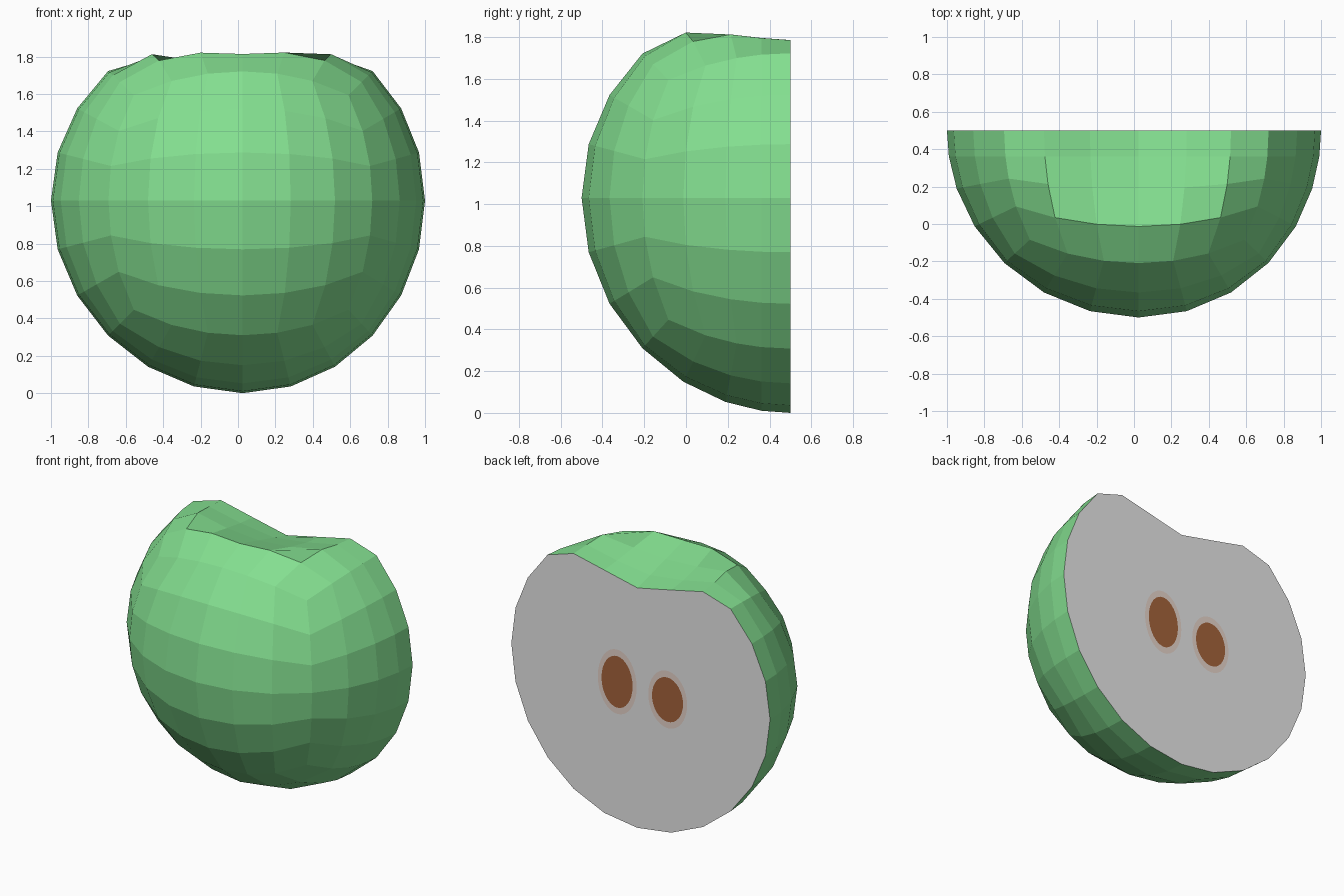
import bpy, bmesh, math
from mathutils import Vector

if "Cube" in bpy.data.objects:
    bpy.data.objects.remove(bpy.data.objects["Cube"])


def material(name, rgb):
    m = bpy.data.materials.new(name)
    m.diffuse_color = (*rgb, 1)
    m.use_nodes = True
    m.node_tree.nodes["Principled BSDF"].inputs["Base Color"].default_value = m.diffuse_color
    return m


skin = material("green skin", (0.23, 0.74, 0.28))
flesh = material("pale grey flesh", (0.8, 0.8, 0.8))
halo = material("seed halo", (0.8, 0.665, 0.6))
brown = material("seed brown", (0.376, 0.127, 0.044))


def finish(bm, name, mats):
    me = bpy.data.meshes.new(name)
    bm.to_mesh(me)
    bm.free()
    for m in mats:
        me.materials.append(m)
    ob = bpy.data.objects.new(name, me)
    bpy.context.collection.objects.link(ob)
    return ob


# Half fruit: gridded cube turned into a sphere, cut at the back
bm = bmesh.new()
bmesh.ops.create_cube(bm, size=2)
bmesh.ops.subdivide_edges(bm, edges=bm.edges[:], cuts=5, use_grid_fill=True)
bmesh.ops.delete(bm, geom=[v for v in bm.verts if v.co.y > 0.5], context='VERTS')
for v in bm.verts:
    cut_row = v.co.y > 0.1
    p = Vector([math.tan(c * math.pi / 4) for c in v.co]).normalized()
    # rows crowd slightly towards the front, last row lies on the cut plane
    p.y = 0 if cut_row else p.y - 0.14 * (1 - abs(p.y)) ** 3
    p.normalize()
    p.x += 0.025 * (1 - p.x ** 2)
    p.z += 0.03 * (1 - p.z ** 2)
    # shallow stalk hollow
    if p.z > 0:
        p.z = min(p.z, 0.675 + 0.22 * math.hypot(p.x - 0.02, p.y) - 0.05 * p.y)
    v.co = p + Vector((0, 0.5, 1))

# Flat cut face
rim = [e for e in bm.edges if e.is_boundary]
cap = bmesh.ops.holes_fill(bm, edges=rim, sides=0)["faces"]
for f in cap:
    f.material_index = 1
bmesh.ops.recalc_face_normals(bm, faces=bm.faces[:])
finish(bm, "half_fruit", [skin, flesh])


# Seeds and their halos: thin ovals on the cut face
def oval(name, x, z, rx, rz, y, mat, sides=32):
    bm = bmesh.new()
    ring = [bm.verts.new((x + rx * math.cos(a), y, z + rz * math.sin(a)))
            for a in (-2 * math.pi * i / sides for i in range(sides))]
    bm.faces.new(ring)
    finish(bm, name, [mat])


for side, x, z, rz in (("right", 0.18, 0.98, 0.18), ("left", -0.21, 0.96, 0.155)):
    oval(side + "_seed_halo", x, z, 0.15, rz + 0.045, 0.502, halo)
    oval(side + "_seed", x, z, 0.12, rz, 0.504, brown)
